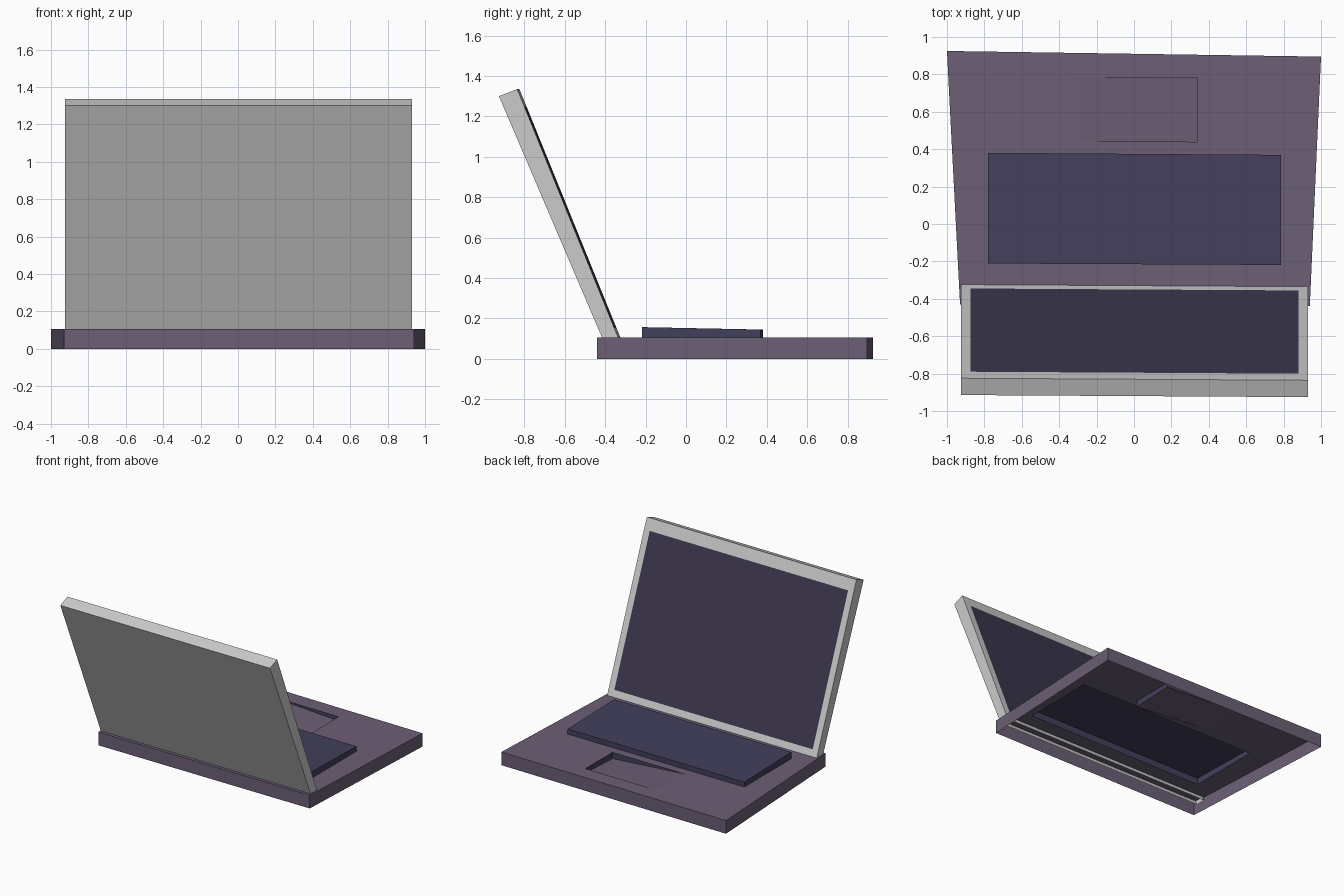
import bpy, bmesh

if "Cube" in bpy.data.objects:
    bpy.data.objects.remove(bpy.data.objects["Cube"])


def material(name, rgb):
    m = bpy.data.materials.new(name)
    m.diffuse_color = (*rgb, 1)
    m.use_nodes = True
    m.node_tree.nodes["Principled BSDF"].inputs["Base Color"].default_value = m.diffuse_color
    return m


def finish(name, bm, mats):
    me = bpy.data.meshes.new(name)
    bm.to_mesh(me)
    bm.free()
    for m in mats:
        me.materials.append(m)
    ob = bpy.data.objects.new(name, me)
    bpy.context.collection.objects.link(ob)
    return ob


def grid_faces(bm, rows):
    """Skin rows of verts with quads; returns faces[row][column]."""
    return [[bm.faces.new((a[i], a[i + 1], b[i + 1], b[i])) for i in range(len(a) - 1)]
            for a, b in zip(rows, rows[1:])]


def offset_panel(bm, face, offsets, wall_mat, top_mat):
    """Replace a face by a panel moved up or down, joined by side walls."""
    old = list(face.verts)
    bm.faces.remove(face)
    new = [bm.verts.new((v.co.x, v.co.y, v.co.z + d)) for v, d in zip(old, offsets)]
    bm.faces.new(new).material_index = top_mat
    for i in range(4):
        j = (i + 1) % 4
        if offsets[i] or offsets[j]:
            loop = [old[i], old[j], new[j], new[i]]
            bm.faces.new(loop).material_index = wall_mat


purple = material("case_purple", (0.15, 0.115, 0.18))
blue = material("key_blue", (0.055, 0.05, 0.105))
dark = material("screen_dark", (0.045, 0.038, 0.075))

# Base: tapered open-bottom shell with raised keyboard and sunken touchpad
DECK = 0.105
BACK, FRONT = -0.435, 0.91
bm = bmesh.new()
rows = []
for y, a, b, skew in ((BACK, -0.78, 0.785, 0.005), (-0.215, -0.78, 0.785, 0.005),
                      (0.375, -0.78, 0.785, 0.007), (0.442, -0.3, 0.34, 0.008),
                      (0.783, -0.3, 0.34, 0.01), (FRONT, -0.3, 0.34, 0.015)):
    t = (y - BACK) / (FRONT - BACK)
    xs = (-0.93 - 0.07 * t, a, b, 0.94 + 0.06 * t)
    rows.append([bm.verts.new((x, y - skew * x, DECK)) for x in xs])
faces = grid_faces(bm, rows)
rim = rows[0] + [r[-1] for r in rows[1:-1]] + rows[-1][::-1] + [r[0] for r in rows[-2:0:-1]]
low = [bm.verts.new((v.co.x, v.co.y, 0)) for v in rim]
for i in range(len(rim)):
    j = (i + 1) % len(rim)
    bm.faces.new((low[i], low[j], rim[j], rim[i]))
offset_panel(bm, faces[1][1], (0.052, 0.052, 0.04, 0.04), 1, 1)
offset_panel(bm, faces[3][1], (0, -0.05, -0.035, 0), 1, 0)
bmesh.ops.recalc_face_normals(bm, faces=bm.faces)
# keep the deck facing up
if faces[0][0].normal.z < 0:
    bmesh.ops.reverse_faces(bm, faces=bm.faces)
finish("base", bm, (purple, blue))

# Lid: leaning slab, its front split into bezel and screen, foot sunk in the base
bm = bmesh.new()
xs = (0.93, 0.88, -0.875, -0.925)
profile = [(-0.315, 0.07), (-0.35, 0.154), (-0.795, 1.25), (-0.83, 1.335),
           (-0.92, 1.30), (-0.395, 0.07)]
rows = [[bm.verts.new((x, y - 0.006 * x, z)) for x in xs] for y, z in profile]
faces = grid_faces(bm, rows)
faces[1][1].material_index = 1
for k in (0, -1):
    bm.faces.new([r[k] for r in rows])
bmesh.ops.recalc_face_normals(bm, faces=bm.faces)
if faces[1][1].normal.y < 0:
    bmesh.ops.reverse_faces(bm, faces=bm.faces)
grey = material("lid_grey", (0.6, 0.6, 0.6))
finish("lid", bm, (grey, dark))
